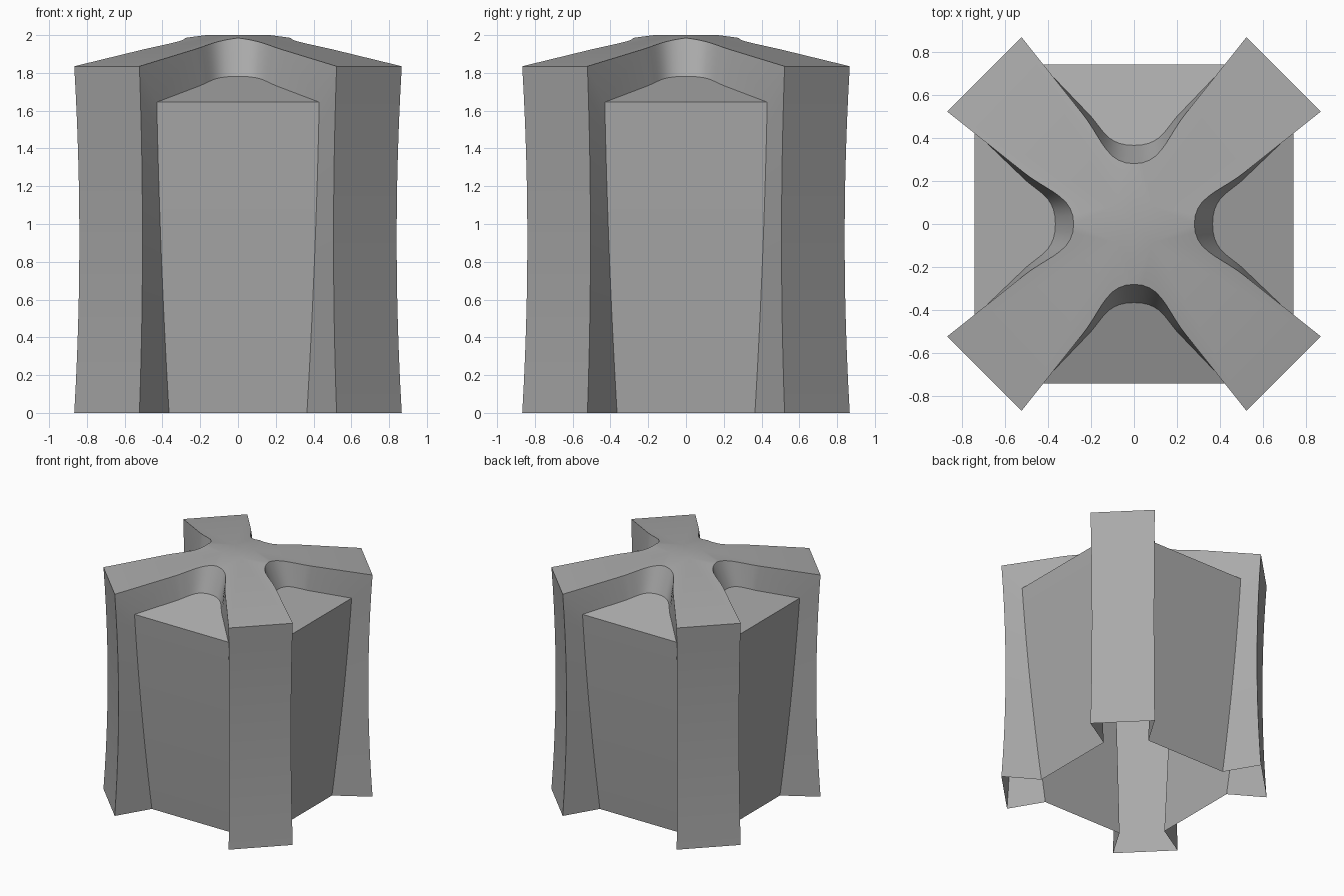
import bpy, bmesh, math
from mathutils import Vector, Matrix
from mathutils.geometry import interpolate_bezier

cube = bpy.data.objects.get("Cube")
if cube:
    bpy.data.objects.remove(cube, do_unlink=True)

LEVELS = 12
ARM_TOP = 1.835
LEDGE = 1.645
TIP = Vector((0.522, 0.867, 0))      # outer corner of an arm
MID = Vector((0.6945, 0.6945, 0))    # middle of the arm end
ROOF = 0.17                          # flat diamond at the crown

bm = bmesh.new()


def roof_z(p):
    return 2 - 0.135 * (p.x + p.y - ROOF)


def ledge_z(p):
    return LEDGE + 0.365 * (0.74 - p.y)


def lift(points, height):
    return [Vector((p.x, p.y, height(p))) for p in points]


def arm_column(base):
    # arm ends bow gently inward at mid height
    col = []
    for i in range(LEVELS + 1):
        t = i / LEVELS
        s = 1 - 0.125 * t * (1 - t)
        col.append(Vector((base.x * s, base.y * s, ARM_TOP * t)))
    return col


def wall_column(half_width, bow):
    # recessed wall leans outward as it rises
    col = []
    for i in range(LEVELS + 1):
        t = i / LEVELS
        b = bow * 4 * t * (1 - t)
        x = (0.365 + 0.065 * t + b) * half_width
        col.append(Vector((x, 0.605 + 0.135 * t + b, LEDGE * t)))
    return col


def curve(a, b, c, d, end):
    pts = interpolate_bezier(*[Vector((*p, 0)) for p in (a, b, c, d)], 10)
    return list(pts) + [end]


# Outlines of the notch: upper rim and foot on the ledge
rim = lift(curve((0, 0.28), (0.13, 0.28), (0.15, 0.4), (0.24, 0.513), TIP), roof_z)
foot = lift(curve((0, 0.365), (0.12, 0.365), (0.14, 0.43), (0.2, 0.5),
                  Vector((0.43, 0.74, 0))), ledge_z)
rim[-1].z = ARM_TOP
roof_mid = Vector((MID.x, MID.y, ARM_TOP))
ledge_mid = Vector((0, 0.74, LEDGE))

tip, mid = arm_column(TIP), arm_column(MID)
corner, centre = wall_column(1, 0.008), wall_column(0, 0.008)
strips = [(mid, tip), (tip, corner), (corner, centre), (rim, foot)]
polygons = [
    foot + [ledge_mid],
    [Vector((0, ROOF, 2))] + rim + [roof_mid, Vector((ROOF / 2, ROOF / 2, 2))],
    [Vector((0, 0, 2)), Vector((0, ROOF, 2)), Vector((ROOF / 2, ROOF / 2, 2))],
]


def add_face(points, matrix):
    bm.faces.new([bm.verts.new(matrix @ p) for p in points])


# One eighth, mirrored and turned around the vertical axis
for quarter in range(4):
    for side in (1, -1):
        m = Matrix.Rotation(quarter * math.pi / 2, 4, 'Z') @ Matrix.Diagonal((side, 1, 1, 1))
        for a, b in strips:
            for i in range(len(a) - 1):
                add_face([a[i], b[i], b[i + 1], a[i + 1]], m)
        for poly in polygons:
            add_face(poly, m)

bmesh.ops.remove_doubles(bm, verts=bm.verts, dist=0.0005)
bmesh.ops.recalc_face_normals(bm, faces=bm.faces)

mesh = bpy.data.meshes.new("cross_shell")
bm.to_mesh(mesh)
bm.free()
shell = bpy.data.objects.new("cross_shell", mesh)
bpy.context.collection.objects.link(shell)

# Plain grey
grey = bpy.data.materials.new("plain_grey")
grey.use_nodes = True
colour = (0.4, 0.4, 0.4, 1)
grey.diffuse_color = colour
grey.node_tree.nodes["Principled BSDF"].inputs["Base Color"].default_value = colour
mesh.materials.append(grey)

bpy.ops.object.select_all(action='DESELECT')
shell.select_set(True)
bpy.context.view_layer.objects.active = shell
bpy.ops.object.shade_smooth_by_angle(angle=math.radians(30))
